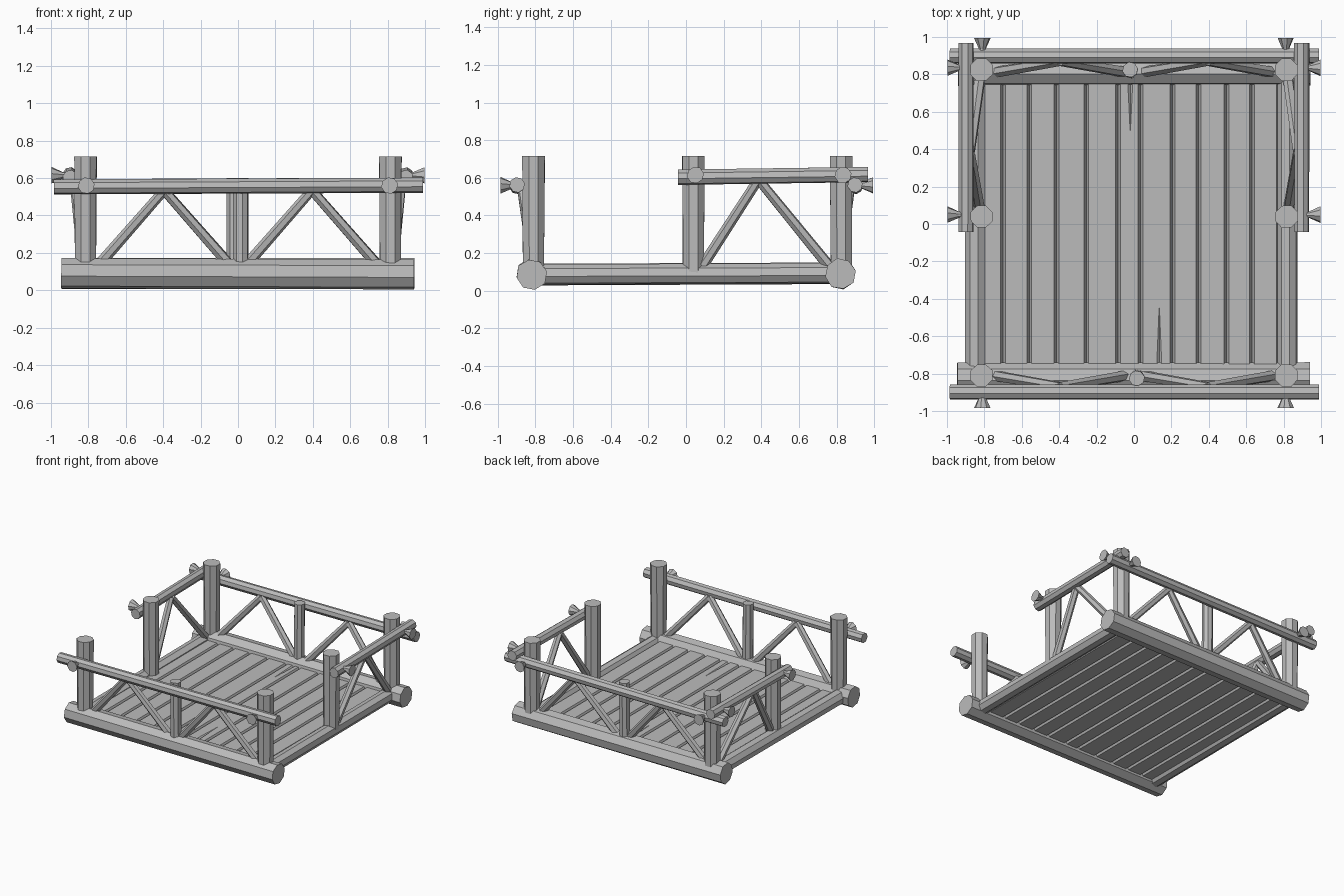
import bpy, bmesh, math, random
from mathutils import Vector, Matrix

random.seed(4)
cube = bpy.data.objects.get("Cube")
if cube:
    bpy.data.objects.remove(cube, do_unlink=True)

wood = bpy.data.materials.new("grey_wood")
wood.use_nodes = True
GREY = (0.5, 0.5, 0.5, 1)
wood.diffuse_color = GREY
wood.node_tree.nodes["Principled BSDF"].inputs["Base Color"].default_value = GREY


def finish(name, bm):
    bmesh.ops.recalc_face_normals(bm, faces=bm.faces)
    mesh = bpy.data.meshes.new(name)
    bm.to_mesh(mesh)
    bm.free()
    mesh.materials.append(wood)
    obj = bpy.data.objects.new(name, mesh)
    bpy.context.collection.objects.link(obj)
    return obj


def log(name, start, end, r1, r2=None, sides=8, turn=0.2, wobble=0.03):
    """Hewn log with flat sides between two points."""
    start, end = Vector(start), Vector(end)
    axis = end - start
    bm = bmesh.new()
    bmesh.ops.create_cone(bm, cap_ends=True, segments=sides, radius1=r1,
                          radius2=r2 or r1, depth=axis.length)
    for v in bm.verts:
        k = 1 + random.uniform(-wobble, wobble)
        v.co.x *= k
        v.co.y *= k
    place = (Matrix.Translation((start + end) / 2)
             @ axis.to_track_quat('Z', 'Y').to_matrix().to_4x4()
             @ Matrix.Rotation(turn, 4, 'Z'))
    bm.transform(place)
    return finish(name, bm)


def peg(name, tip, out):
    """Flared wooden peg whose head faces outward."""
    tip, out = Vector(tip), Vector(out)
    log(name + "_head", tip - out * 0.06, tip, 0.018, 0.045)
    log(name + "_shaft", tip - out * 0.2, tip - out * 0.055, 0.018)


# Main beams across the front and back, thinner beams along the sides
log("front_beam", (-0.945, -0.82, 0.092), (0.94, -0.82, 0.085), 0.083)
log("back_beam", (-0.94, 0.82, 0.09), (0.945, 0.82, 0.09), 0.083)
log("right_side_beam", (-0.845, -0.82, 0.085), (-0.845, 0.82, 0.092), 0.058)
log("left_side_beam", (0.82, -0.82, 0.087), (0.82, 0.82, 0.092), 0.056)

# Deck planks with chamfered edges that meet in grooves
edges = [-0.83, -0.7, -0.56, -0.415, -0.255, -0.085, 0.035, 0.205,
         0.345, 0.495, 0.63, 0.775, 0.83]
TOP, BOTTOM, BEVEL = 0.115, 0.06, 0.013
planks = []
for i, (a, b) in enumerate(zip(edges, edges[1:])):
    mid = (TOP + BOTTOM) / 2
    profile = [(a, mid), (a + BEVEL, BOTTOM), (b - BEVEL, BOTTOM),
               (b, mid), (b - BEVEL, TOP), (a + BEVEL, TOP)]
    bm = bmesh.new()
    face = bm.faces.new([bm.verts.new((x, -0.8, z)) for x, z in profile])
    grown = bmesh.ops.extrude_face_region(bm, geom=[face])
    ends = [v for v in grown["geom"] if isinstance(v, bmesh.types.BMVert)]
    bmesh.ops.translate(bm, verts=ends, vec=(0, 1.6, 0))
    planks.append(finish(f"deck_plank_{i + 1}", bm))

# Tapered splits cut into the ends of two planks
for index, x, y_wide, y_tip in ((5, -0.02, 0.81, 0.5), (6, 0.135, -0.81, -0.45)):
    split = log("split_cutter", (x, y_wide, TOP), (x, y_tip, TOP), 0.016, 0.001,
                sides=4, turn=0, wobble=0)
    split.hide_render = True
    cut = planks[index].modifiers.new("split", 'BOOLEAN')
    cut.object = split
    cut.solver = 'EXACT'
    bpy.context.view_layer.objects.active = planks[index]
    bpy.ops.object.modifier_apply(modifier=cut.name)
    bpy.data.objects.remove(split, do_unlink=True)

# Upright posts, with pegs through the rails
for side, sx in (("right", -1), ("left", 1)):
    x = 0.815 * sx
    for place, y in (("front", -0.81), ("middle", 0.04), ("back", 0.825)):
        log(f"{side}_{place}_post", (x, y, 0.08), (x, y, 0.715), 0.06, 0.064,
            turn=math.pi / 8)
        if place != "front":
            peg(f"{side}_{place}_side_peg", (sx * 0.998, y + 0.01, 0.615), (sx, 0, 0))
    peg(f"{side}_front_peg", (x * 0.995, -0.985, 0.56), (0, -1, 0))
    peg(f"{side}_back_peg", (x * 0.995, 0.995, 0.56), (0, 1, 0))

    # Side rail and its pair of braces
    rx = 0.897 * sx
    log(f"{side}_side_rail", (rx, -0.042, 0.603), (rx, 0.967, 0.617), 0.041)
    for n, (low, high) in enumerate(((0.08, 0.38), (0.77, 0.39))):
        log(f"{side}_side_brace_{n + 1}", (sx * 0.825, low, 0.12),
            (sx * 0.875, high, 0.585), 0.03, 0.026, sides=6)

# Front and back railings
for end, sy, shift in (("front", -1, 0.015), ("back", 1, -0.02)):
    ry = 0.898 * sy
    log(f"{end}_rail", (-0.985, ry, 0.553), (0.99, ry, 0.562), 0.041)
    log(f"{end}_middle_post", (shift, sy * 0.82, 0.1), (shift, sy * 0.825, 0.6), 0.042)
    for side, sx in (("right", -1), ("left", 1)):
        for n, low in enumerate((0.75, 0.04)):
            log(f"{end}_{side}_brace_{n + 1}", (sx * low, sy * 0.81, 0.13),
                (sx * 0.395, sy * 0.87, 0.535), 0.03, 0.026, sides=6)
